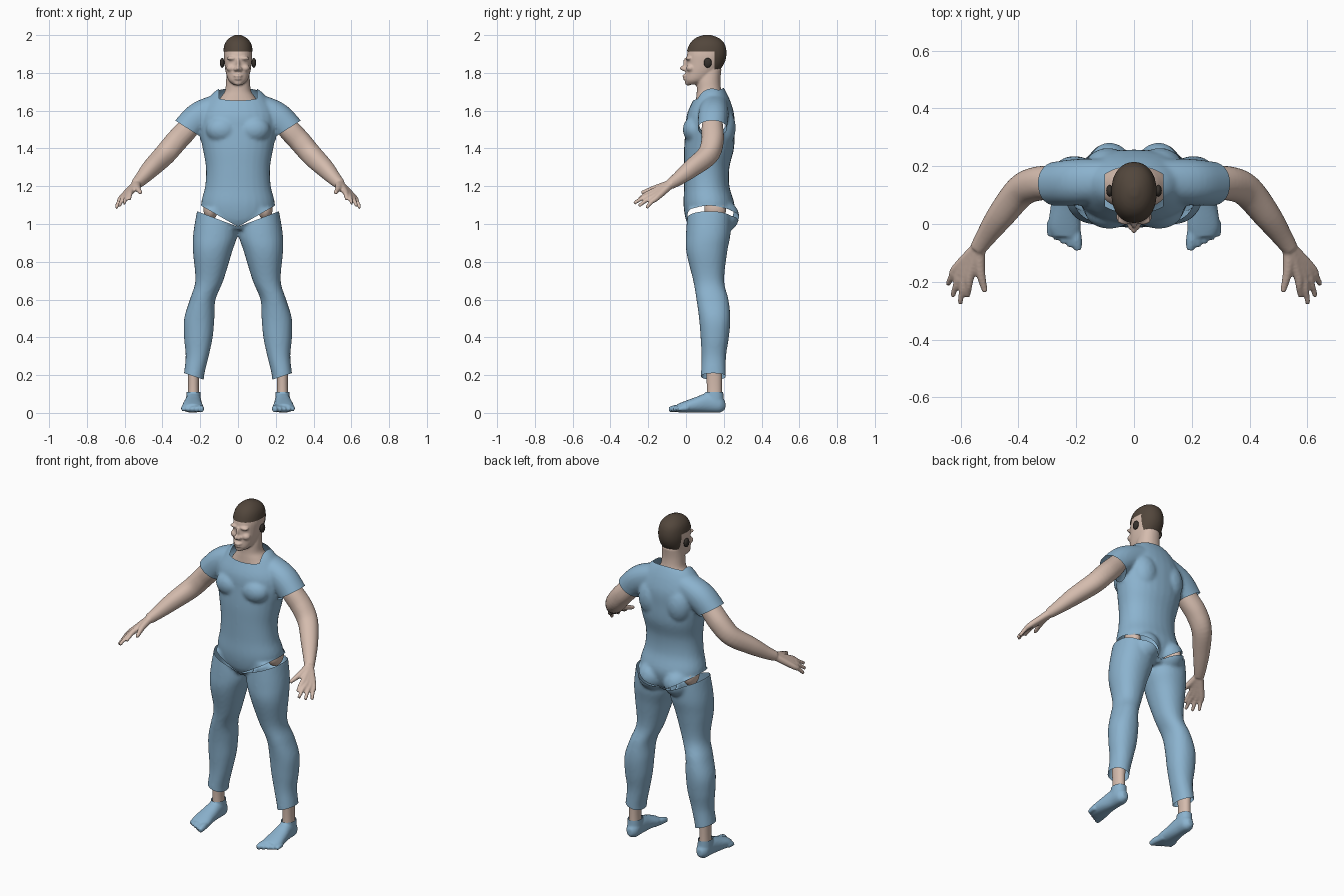
import bpy, bmesh, math
from mathutils import Matrix, Vector

cube = bpy.data.objects.get("Cube")
if cube:
    bpy.data.objects.remove(cube, do_unlink=True)


def material(name, rgb):
    mat = bpy.data.materials.new(name)
    mat.use_nodes = True
    mat.diffuse_color = (*rgb, 1)
    mat.node_tree.nodes["Principled BSDF"].inputs["Base Color"].default_value = (*rgb, 1)
    return mat


blue = material("blue cloth", (.26, .45, .62))
skin = material("skin", (.66, .50, .42))
brown = material("brown hair", (.085, .062, .045))
dark = material("dark ear", (.035, .029, .024))

X, Y, Z = Vector((1, 0, 0)), Vector((0, 1, 0)), Vector((0, 0, 1))


def spline(rows, steps=5):
    """Smooth curve through rows of x, y, z and one or two radii."""
    rows = [tuple(r) + (r[-1],) * (5 - len(r)) for r in rows]
    last = len(rows) - 1
    result = []
    for i in range(last):
        quad = zip(rows[max(i - 1, 0)], rows[i], rows[i + 1], rows[min(i + 2, last)])
        quad = list(quad)
        for k in range(steps):
            t = k / steps
            result.append([b + .5 * t * (c - a + t * (2 * a - 5 * b + 4 * c - d
                           + t * (3 * (b - c) + d - a))) for a, b, c, d in quad])
    return result + [list(rows[last])]


def loft(bm, rows, frame=None, side=1, sides=28):
    """Skin rounded rings along a curve, in a fixed frame or square to the path."""
    path = spline(rows)
    centres = [Vector((side * p[0], p[1], p[2])) for p in path]
    rings = []
    for i, (c, p) in enumerate(zip(centres, path)):
        if frame:
            u, v = frame
        else:
            t = centres[min(i + 1, len(path) - 1)] - centres[max(i - 1, 0)]
            u = t.cross(Z).normalized()
            v = t.normalized().cross(u)
        ring = []
        for k in range(sides):
            a = math.tau * k / sides
            ca, sa = (math.copysign(abs(f) ** .92, f) for f in (math.cos(a), math.sin(a)))
            ring.append(bm.verts.new(c + u * ca * p[3] + v * sa * p[4]))
        rings.append(ring)
    for low, high in zip(rings, rings[1:]):
        for k in range(sides):
            j = (k + 1) % sides
            bm.faces.new((low[k], low[j], high[j], high[k]))
    bm.faces.new(rings[0][::-1])
    bm.faces.new(rings[-1])


def balls(bm, loc, radii, sides=(1, -1)):
    for s in sides:
        place = Matrix.Translation((s * loc[0], loc[1], loc[2])) @ Matrix.Diagonal((*radii, 1))
        bmesh.ops.create_uvsphere(bm, u_segments=24, v_segments=16, radius=1, matrix=place)


def finish(name, bm, mat, voxel=0, cuts=(), smooth=4):
    """Fuse the forms, open the convex cut regions and make the object."""
    bmesh.ops.recalc_face_normals(bm, faces=bm.faces[:])
    mesh = bpy.data.meshes.new(name)
    bm.to_mesh(mesh)
    bm.free()
    obj = bpy.data.objects.new(name, mesh)
    bpy.context.collection.objects.link(obj)
    if voxel:
        remesh = obj.modifiers.new("Fuse", 'REMESH')
        remesh.mode = 'VOXEL'
        remesh.voxel_size = voxel
        soft = obj.modifiers.new("Soften", 'SMOOTH')
        soft.factor, soft.iterations = .5, smooth
        bpy.context.view_layer.update()
        graph = bpy.context.evaluated_depsgraph_get()
        mesh = bpy.data.meshes.new_from_object(obj.evaluated_get(graph))
        obj.modifiers.clear()
        obj.data = mesh
    if cuts:
        bm = bmesh.new()
        bm.from_mesh(mesh)
        for planes in cuts:
            planes = [(Vector(co), Vector(no).normalized()) for co, no in planes]
            for co, no in planes:
                bmesh.ops.bisect_plane(bm, geom=bm.verts[:] + bm.edges[:] + bm.faces[:],
                                       dist=1e-5, plane_co=co, plane_no=no)
            inside = [f for f in bm.faces
                      if all((f.calc_center_median() - co).dot(no) > 0 for co, no in planes)]
            bmesh.ops.delete(bm, geom=inside, context='FACES')
        bm.to_mesh(mesh)
        bm.free()
    mesh.materials.clear()
    mesh.materials.append(mat)
    mesh.shade_smooth()
    return obj


# Clothed body form, shared by shirt and trousers
TORSO = [(0, .12, .97, .07, .09), (0, .12, 1.02, .17, .12), (0, .122, 1.1, .196, .135),
         (0, .11, 1.2, .174, .12), (0, .11, 1.3, .17, .12), (0, .122, 1.4, .187, .132),
         (0, .127, 1.5, .205, .13), (0, .13, 1.58, .2, .125), (0, .135, 1.65, .165, .1),
         (0, .137, 1.7, .125, .075), (0, .14, 1.735, .07, .05)]
SLEEVE = [(.08, .15, 1.62, .075), (.19, .145, 1.575, .08),
          (.26, .14, 1.515, .077), (.33, .135, 1.43, .072)]
LEG = [(.115, .125, 1.08, .1, .115), (.12, .118, .95, .117, .118),
       (.135, .11, .85, .103, .108), (.152, .12, .7, .074, .082),
       (.187, .14, .6, .068, .085), (.205, .152, .5, .08, .083), (.21, .152, .4, .076, .075),
       (.216, .147, .3, .061, .065), (.233, .145, .2, .054, .066), (.236, .145, .13, .054, .066)]


def clothed_body():
    bm = bmesh.new()
    loft(bm, TORSO, (X, Y))
    for s in (1, -1):
        loft(bm, SLEEVE, side=s)
        loft(bm, LEG, (X, Y), s)
    balls(bm, (.085, .045, 1.5), (.085, .062, .07))    # chest
    balls(bm, (.09, .195, 1.51), (.08, .068, .11))     # shoulder blades
    balls(bm, (.085, .182, 1.04), (.085, .1, .09))     # seat
    return bm


# Shirt: scoop collar, open sleeves, V-shaped hem
shirt_cuts = [[((.1, 0, 0), -X), ((-.1, 0, 0), X), ((0, .04, 1.655), (0, -.065, .16))]]
trouser_cuts = []
for s in (1, -1):
    half = ((0, 0, 0), X * s)
    shirt_cuts += [[((s * .2, 0, 0), X * s), ((0, 0, 1.36), Z),
                    ((s * .32, 0, 1.54), (s * .54, 0, -.84))],
                   [half, ((0, 0, .985), (s * .575, 0, -1))]]
    trouser_cuts += [[half, ((0, 0, .985), (-s * .38, 0, 1))],
                     [half, ((s * .285, 0, .21), (s * .33, 0, -1))]]
finish("shirt", clothed_body(), blue, .01, shirt_cuts)
finish("trousers", clothed_body(), blue, .01, trouser_cuts)

# Head with neck
HEAD = [(0, .035, 1.738, .026, .028), (0, .055, 1.76, .05, .06), (0, .08, 1.8, .064, .082),
        (0, .1, 1.85, .072, .098), (0, .108, 1.9, .075, .102), (0, .112, 1.95, .066, .088),
        (0, .112, 1.98, .043, .058), (0, .112, 1.996, .012, .015)]
NECK = [(0, .135, 1.55, .1, .065), (0, .13, 1.62, .12, .078), (0, .128, 1.67, .092, .074),
        (0, .122, 1.705, .069, .065), (0, .12, 1.76, .063, .062), (0, .13, 1.82, .058, .058)]
bm = bmesh.new()
loft(bm, HEAD, (X, Y))
loft(bm, NECK, (X, Y))
balls(bm, (.03, .014, 1.877), (.03, .017, .01))            # brows
balls(bm, (.036, .025, 1.825), (.026, .024, .02))          # cheeks
balls(bm, (.01, -.004, 1.82), (.013, .018, .012))          # nostrils
balls(bm, (0, -.01, 1.825), (.011, .024, .014), (1,))      # nose tip
balls(bm, (0, .002, 1.85), (.01, .018, .032), (1,))        # nose bridge
balls(bm, (0, -.003, 1.784), (.024, .017, .008), (1,))     # upper lip
balls(bm, (0, -.001, 1.769), (.021, .016, .008), (1,))     # lower lip
balls(bm, (0, .012, 1.748), (.024, .018, .015), (1,))      # chin
finish("head_and_neck", bm, skin, .006, smooth=2)

# Short hair cap, cut above the forehead and around the ears
bm = bmesh.new()
loft(bm, HEAD, (X, Y))
bmesh.ops.scale(bm, vec=(1.06, 1.05, 1.04), verts=bm.verts[:],
                space=Matrix.Translation((0, -.11, -1.85)))
finish("hair", bm, brown, .008,
       [[((0, 0, 1.912), -Z), ((0, .15, 0), -Y)], [((0, 0, 1.81), -Z)]], smooth=2)

# Limbs and small parts on both sides
ARM = [(.22, .14, 1.56, .05), (.27, .14, 1.5, .058), (.33, .14, 1.435, .059),
       (.39, .115, 1.365, .056), (.46, .03, 1.295, .048), (.51, -.04, 1.24, .036),
       (.54, -.085, 1.21, .028)]
WRIST = (.535, -.075, 1.215, .022)
TIPS = [(.575, -.25, 1.13), (.602, -.275, 1.11), (.628, -.25, 1.095), (.645, -.21, 1.085)]
ANKLE = [(.236, .15, .05, .033, .042), (.236, .15, .15, .029, .04), (.234, .148, .3, .035, .045)]
FOOT = [(.235, .208, .04, .016, .02), (.235, .18, .047, .037, .045), (.236, .12, .054, .042, .053),
        (.24, .05, .042, .05, .041), (.24, -.01, .031, .056, .03), (.236, -.045, .025, .045, .022)]

for s, label in ((1, "left"), (-1, "right")):
    bm = bmesh.new()
    loft(bm, ARM, side=s)
    for i, tip in enumerate(TIPS):
        knuckle = Vector((.567 + .016 * i, -.18 + .009 * i, 1.17 - .01 * i))
        middle = knuckle.lerp(Vector(tip), .5) + Z * .006
        loft(bm, [WRIST, (*knuckle, .016), (*middle, .012), (*tip, .009)], side=s, sides=12)
    loft(bm, [WRIST, (.532, -.16, 1.19, .017), (.515, -.235, 1.165, .01)], side=s, sides=12)
    finish(label + "_arm", bm, skin, .006, smooth=3)

    bm = bmesh.new()
    loft(bm, ANKLE, (X, Y), s)
    finish(label + "_ankle", bm, skin)

    # Foot cover with five toes and an open rim
    bm = bmesh.new()
    loft(bm, FOOT, (X, Z), s)
    loft(bm, [(.236, .15, .05, .04, .05), (.236, .15, .14, .036, .046)], (X, Y), s)
    for i in range(5):
        r = .02 - .0015 * i
        loft(bm, [(.21 + .019 * i, .01, .024, r), (.2 + .022 * i, -.05 + .009 * i, .024, r),
                  (.194 + .024 * i, -.09 + .012 * i, .017, r * .7)], side=s, sides=12)
    finish(label + "_foot", bm, blue, .006, [[((0, 0, .11), Z)]], smooth=3)

    bm = bmesh.new()
    balls(bm, (.084, .115, 1.853), (.012, .021, .026), (s,))
    finish(label + "_ear", bm, dark)

    # Hip seen through the waist opening
    bm = bmesh.new()
    balls(bm, (.145, .155, 1.08), (.038, .058, .06), (s,))
    finish(label + "_hip", bm, skin)
